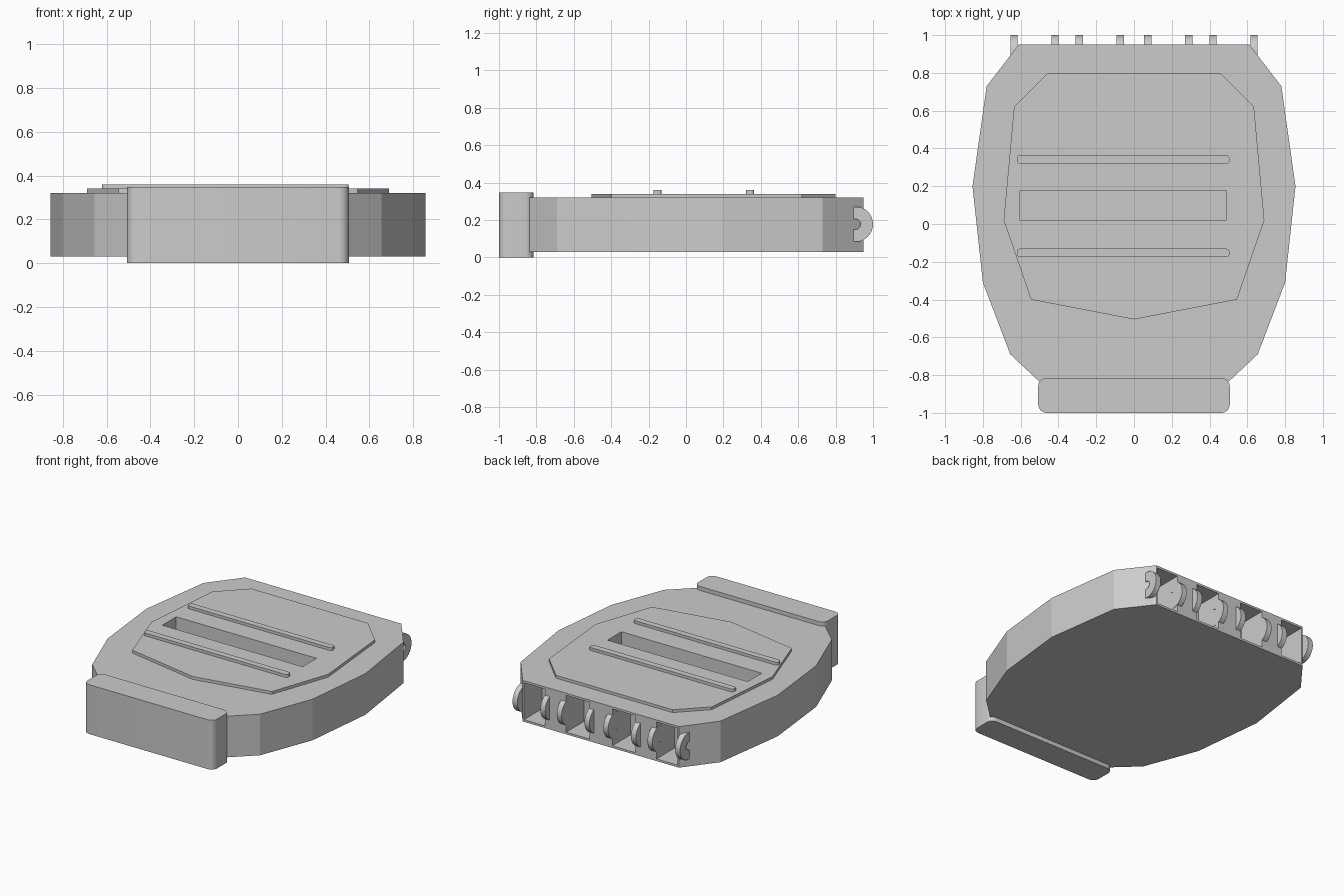
import bpy, bmesh, math

cube = bpy.data.objects.get("Cube")
if cube:
    bpy.data.objects.remove(cube, do_unlink=True)

# Single flat material
grey = bpy.data.materials.new("plain_grey")
grey.use_nodes = True
colour = (0.6, 0.6, 0.6, 1)
grey.diffuse_color = colour
grey.node_tree.nodes["Principled BSDF"].inputs["Base Color"].default_value = colour


def finish(name, bm):
    bmesh.ops.recalc_face_normals(bm, faces=bm.faces)
    mesh = bpy.data.meshes.new(name)
    bm.to_mesh(mesh)
    bm.free()
    mesh.materials.append(grey)
    obj = bpy.data.objects.new(name, mesh)
    bpy.context.collection.objects.link(obj)
    return obj


def prism(name, outline, low, high, axis="z"):
    """Extrude an outline along z, or a (y, z) outline along x."""
    bm = bmesh.new()
    place = (lambda a, b, h: (a, b, h)) if axis == "z" else (lambda a, b, h: (h, a, b))
    bottom = [bm.verts.new(place(a, b, low)) for a, b in outline]
    top = [bm.verts.new(place(a, b, high)) for a, b in outline]
    bm.faces.new(bottom)
    bm.faces.new(top)
    n = len(outline)
    for i in range(n):
        j = (i + 1) % n
        bm.faces.new((bottom[i], bottom[j], top[j], top[i]))
    return finish(name, bm)


def mirrored(half):
    """Complete a right-hand outline across the centre line."""
    return half + [(-x, y) for x, y in reversed(half) if x > 0]


def rounded(x0, x1, y0, y1, r, steps=6):
    """Rectangle outline with rounded corners."""
    corners = [(x1 - r, y1 - r), (x0 + r, y1 - r), (x0 + r, y0 + r), (x1 - r, y0 + r)]
    points = []
    for k, (cx, cy) in enumerate(corners):
        for s in range(steps + 1):
            a = math.pi / 2 * (k + s / steps)
            points.append((cx + r * math.cos(a), cy + r * math.sin(a)))
    return points


def box(name, x0, x1, y0, y1, z0, z1):
    return prism(name, [(x0, y0), (x1, y0), (x1, y1), (x0, y1)], z0, z1)


def smooth(obj):
    bpy.ops.object.select_all(action="DESELECT")
    obj.select_set(True)
    bpy.context.view_layer.objects.active = obj
    bpy.ops.object.shade_smooth_by_angle(angle=math.radians(35))


def cut(obj, cutter):
    mod = obj.modifiers.new("cut", "BOOLEAN")
    mod.operation = "DIFFERENCE"
    mod.solver = "EXACT"
    mod.object = cutter
    bpy.context.view_layer.objects.active = obj
    bpy.ops.object.modifier_apply(modifier=mod.name)


# Faceted body and raised top panel
body = prism("body", mirrored([
    (0.49, -0.845), (0.655, -0.69), (0.80, -0.31),
    (0.855, 0.20), (0.78, 0.73), (0.61, 0.95)]), 0.03, 0.32)
panel = prism("top_panel", mirrored([
    (0, -0.505), (0.545, -0.40), (0.69, 0.02),
    (0.635, 0.62), (0.455, 0.80)]), 0.315, 0.34)

# Long slot through the panel into the body
slot = box("slot_cutter", -0.605, 0.49, 0.02, 0.175, 0.2, 0.5)
cut(body, slot)
cut(panel, slot)
cutters = [slot]

# Hinge pockets in the back edge
for x0, x1 in [(0.435, 0.60), (0.09, 0.27), (-0.27, -0.09), (-0.60, -0.435)]:
    pocket = box("pocket_cutter", x0, x1, 0.75, 1.1, 0.045, 0.305)
    cut(body, pocket)
    cutters.append(pocket)
for cutter in cutters:
    bpy.data.objects.remove(cutter, do_unlink=True)

# Raised grip bars on either side of the slot
for name, y in [("rear_bar", 0.342), ("front_bar", -0.153)]:
    smooth(prism(name, rounded(-0.62, 0.505, y - 0.022, y + 0.022, 0.015, 4), 0.335, 0.36))

# Upright front plate with rounded corners
smooth(prism("front_plate", rounded(-0.507, 0.507, -1, -0.815, 0.045), 0, 0.348))

# Half-ring hinge knuckles along the back
steps = 16
angles = [math.pi * (i / steps - 0.5) for i in range(steps + 1)]


def arc(r):
    return [(0.905 + r * math.cos(a), 0.178 + r * math.sin(a)) for a in angles]


ring = [(0.895, 0.085)] + arc(0.095)[1:-1] + [(0.895, 0.271)]
ring += [(0.895, 0.206)] + arc(0.028)[::-1] + [(0.895, 0.15)]
for side in (-1, 1):
    for i, x in enumerate((0.073, 0.29, 0.418, 0.635)):
        smooth(prism(f"hinge_knuckle_{'left' if side > 0 else 'right'}_{i + 1}",
                     ring, side * x - 0.019, side * x + 0.019, "x"))
